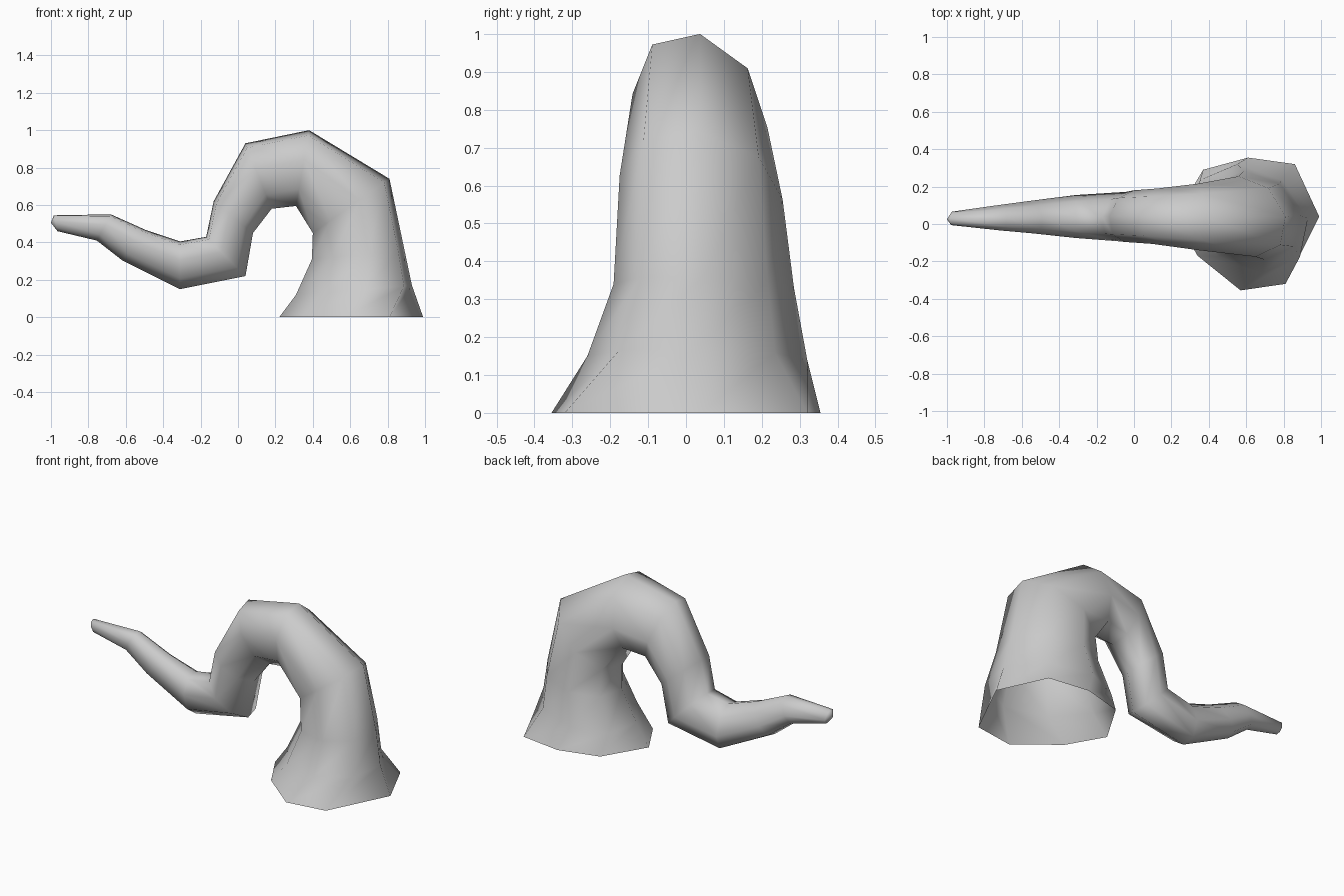
import bpy, bmesh, math
from mathutils import Vector

if "Cube" in bpy.data.objects:
    bpy.data.objects.remove(bpy.data.objects["Cube"], do_unlink=True)

SIDES = 8

# Flared foot outline on the ground
foot = [(.99, .04), (.86, .32), (.61, .355), (.37, .29),
        (.22, .04), (.34, -.17), (.57, -.355), (.81, -.32)]

# Cross-sections: outer x, z; inner x, z; centre y; half width
sections = [
    (.93, .17, .31, .12, .03, .29),
    (.89, .36, .395, .31, .047, .238),
    (.81, .74, .40, .45, .04, .215),
    (.38, 1.0, .31, .595, .037, .178),
    (.04, .93, .18, .58, .042, .148),
    (-.13, .62, .08, .45, .042, .138),
    (-.17, .43, .04, .22, .04, .132),
    (-.31, .405, -.31, .15, .04, .115),
    (-.49, .465, -.62, .305, .036, .086),
    (-.68, .55, -.755, .41, .033, .068),
    (-.985, .545, -.965, .46, .03, .036),
]

bm = bmesh.new()


def section_ring(ox, oz, ix, iz, cy, half):
    """Slightly skewed octagon spanning the outer and inner points."""
    outer, inner = Vector((ox, cy, oz)), Vector((ix, cy, iz))
    centre, axis = (outer + inner) / 2, (outer - inner) / 2
    ring = []
    for k in range(SIDES):
        a = math.tau * k / SIDES
        along = math.cos(a) - .22 * math.sin(a)
        ring.append(bm.verts.new(centre + axis * along + Vector((0, half * math.sin(a), 0))))
    return ring


# Bent tapering tube, open underneath
rings = [[bm.verts.new((x, y, 0)) for x, y in foot]]
rings += [section_ring(*s) for s in sections]
for low, high in zip(rings, rings[1:]):
    for k in range(SIDES):
        n = (k + 1) % SIDES
        bm.faces.new((low[k], low[n], high[n], high[k]))

# Blunt tip
tip = bm.verts.new((-1, .025, .505))
for k in range(SIDES):
    bm.faces.new((rings[-1][k], rings[-1][(k + 1) % SIDES], tip))

for f in bm.faces:
    f.smooth = True
mesh = bpy.data.meshes.new("tentacle")
bm.to_mesh(mesh)
bm.free()

# Plain grey skin
grey = bpy.data.materials.new("grey_skin")
grey.use_nodes = True
colour = (.6, .6, .6, 1)
grey.diffuse_color = colour
grey.node_tree.nodes["Principled BSDF"].inputs["Base Color"].default_value = colour
mesh.materials.append(grey)

tentacle = bpy.data.objects.new("tentacle", mesh)
bpy.context.collection.objects.link(tentacle)
